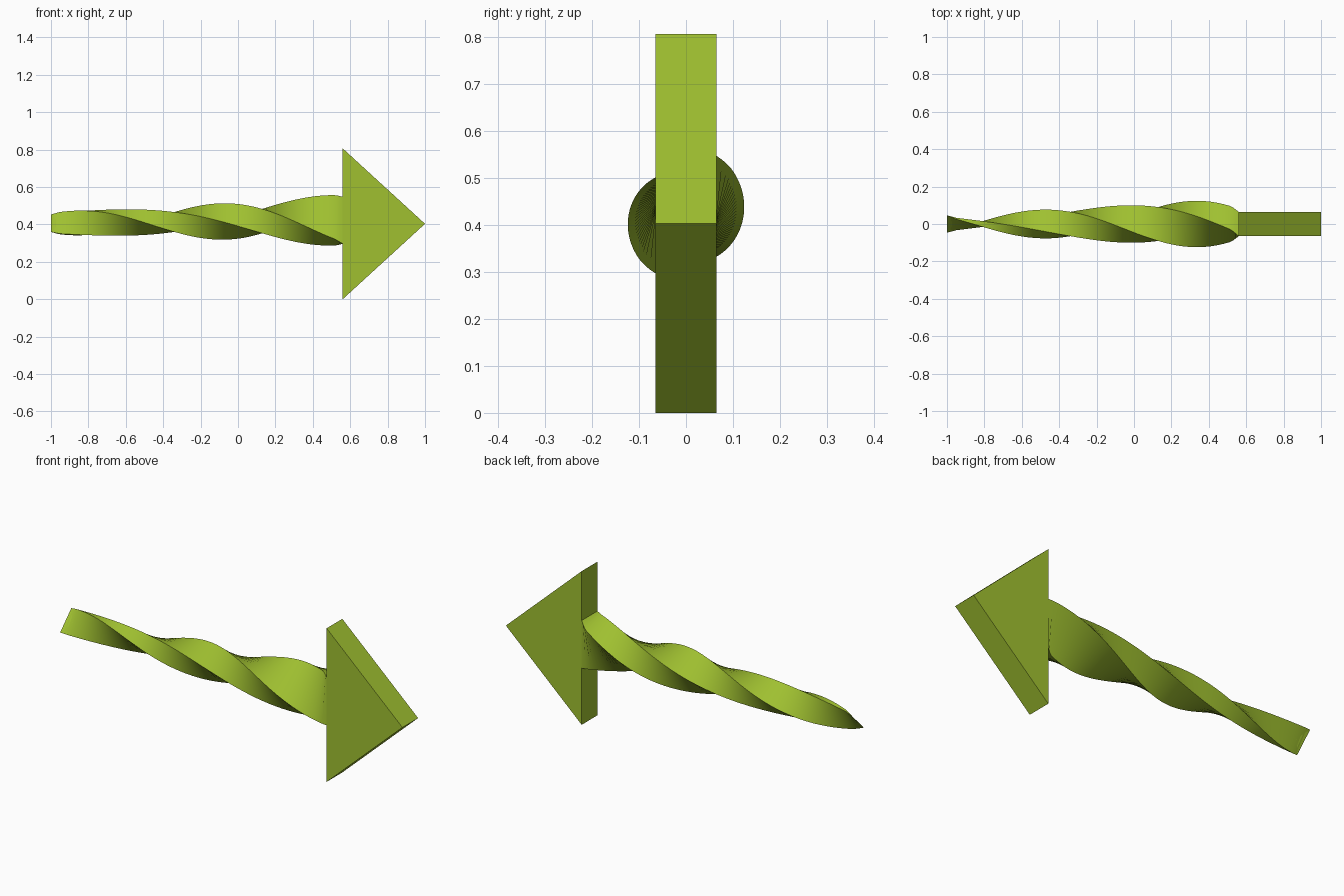
import bpy, bmesh, math

if "Cube" in bpy.data.objects:
    bpy.data.objects.remove(bpy.data.objects["Cube"])

MID_Z = 0.403      # height of the arrow's axis
HALF_Y = 0.065     # half thickness of the plank
NECK_X = 0.56      # where the shaft meets the head

mat = bpy.data.materials.new("lime_green")
mat.diffuse_color = (0.35, 0.53, 0.03, 1)
mat.use_nodes = True
mat.node_tree.nodes["Principled BSDF"].inputs["Base Color"].default_value = mat.diffuse_color


def finish(bm, name):
    bmesh.ops.remove_doubles(bm, verts=bm.verts, dist=1e-5)
    bmesh.ops.recalc_face_normals(bm, faces=bm.faces)
    me = bpy.data.meshes.new(name)
    bm.to_mesh(me)
    bm.free()
    me.materials.append(mat)
    ob = bpy.data.objects.new(name, me)
    bpy.context.collection.objects.link(ob)
    return ob


# Arrow head: flat triangle extruded through its thickness
bm = bmesh.new()
tri = [(NECK_X, 0.0), (1.0, MID_Z), (NECK_X, 2 * MID_Z)]
face = bm.faces.new([bm.verts.new((x, -HALF_Y, z)) for x, z in tri])
ext = bmesh.ops.extrude_face_region(bm, geom=[face])
moved = [g for g in ext["geom"] if isinstance(g, bmesh.types.BMVert)]
bmesh.ops.translate(bm, verts=moved, vec=(0, 2 * HALF_Y, 0))
finish(bm, "arrow_head")

# Twist in degrees along the shaft, a little faster at both ends
KEYS = [(-1.0, -315), (-0.95, -297), (0.52, -15), (NECK_X, 0)]


def twist(x):
    for (x0, a0), (x1, a1) in zip(KEYS, KEYS[1:]):
        if x <= x1 + 1e-9:
            return math.radians(a0 + (a1 - a0) * (x - x0) / (x1 - x0))
    return 0.0


# Shaft: wedge that thins to a chisel edge at the tail, twisted along x
bm = bmesh.new()
STEPS = 96
rings = []
for i in range(STEPS + 1):
    t = i / STEPS
    x = -1 + t * (NECK_X + 1)
    half_z = 0.125 * t
    centre_z = MID_Z + 0.003 + 0.016 * t
    c, s = math.cos(twist(x)), math.sin(twist(x))
    ring = []
    for sy, sz in ((-1, -1), (1, -1), (1, 1), (-1, 1)):
        y, z = sy * HALF_Y, sz * half_z
        ring.append(bm.verts.new((x, y * c - z * s, centre_z + y * s + z * c)))
    rings.append(ring)
for a, b in zip(rings, rings[1:]):
    for k in range(4):
        n = (k + 1) % 4
        bm.faces.new((a[k], a[n], b[n], b[k]))
bm.faces.new(rings[-1])
shaft = finish(bm, "twisted_shaft")

bpy.ops.object.select_all(action='DESELECT')
shaft.select_set(True)
bpy.context.view_layer.objects.active = shaft
bpy.ops.object.shade_smooth_by_angle(angle=math.radians(40))
